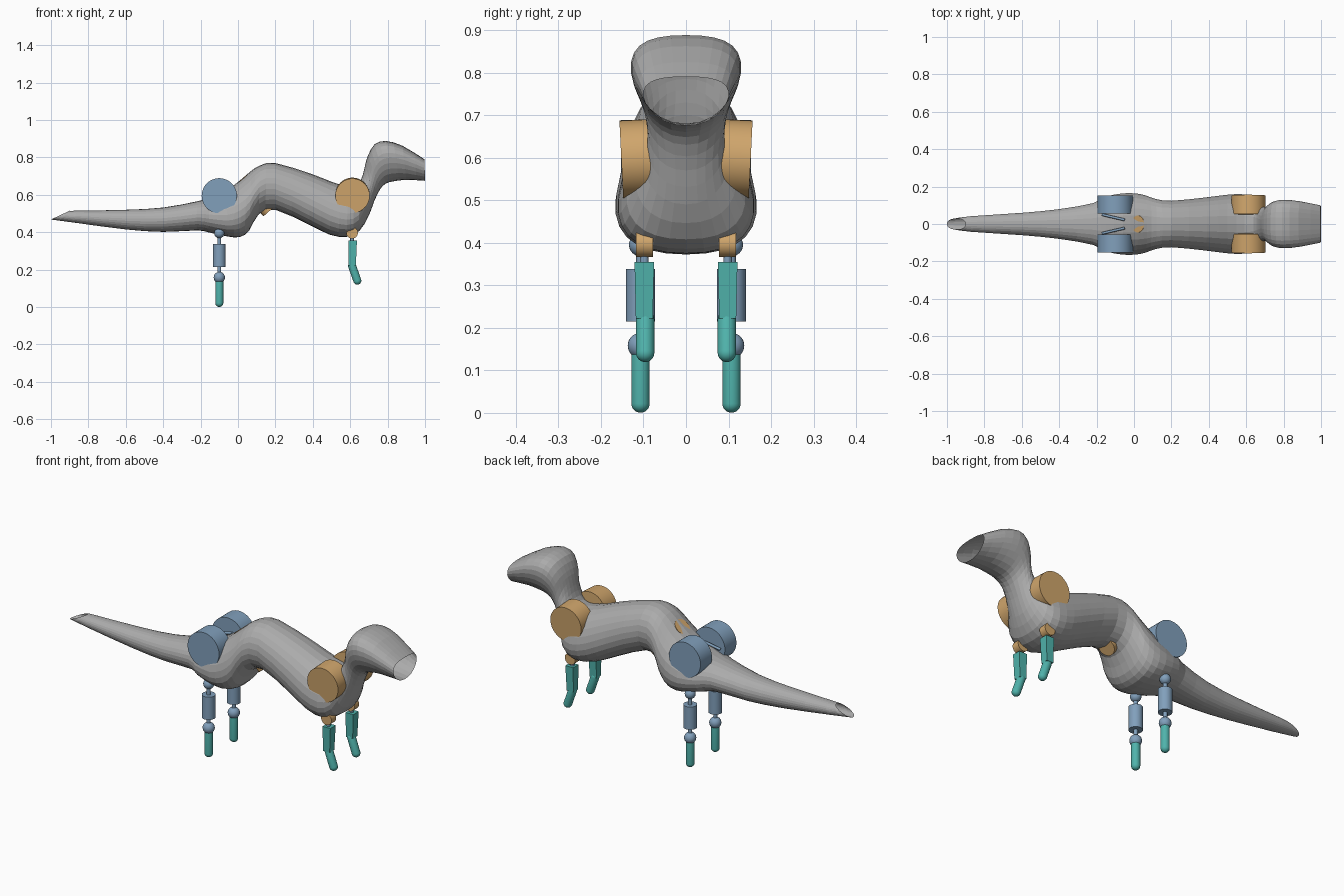
import bpy, bmesh, math
from mathutils import Vector

if "Cube" in bpy.data.objects:
    bpy.data.objects.remove(bpy.data.objects["Cube"])


def mat(name, rgb):
    m = bpy.data.materials.new(name)
    m.diffuse_color = (*rgb, 1)
    m.use_nodes = True
    m.node_tree.nodes["Principled BSDF"].inputs["Base Color"].default_value = m.diffuse_color
    return m


GREY = mat("grey", (0.41, 0.41, 0.41))
BLUE = mat("steel_blue", (0.22, 0.35, 0.50))
ORANGE = mat("orange", (0.63, 0.38, 0.15))
TEAL = mat("teal", (0.08, 0.45, 0.41))


def finish(bm, name, material, smooth=True):
    bmesh.ops.recalc_face_normals(bm, faces=bm.faces)
    me = bpy.data.meshes.new(name)
    bm.to_mesh(me)
    bm.free()
    me.materials.append(material)
    ob = bpy.data.objects.new(name, me)
    bpy.context.collection.objects.link(ob)
    if smooth:
        bpy.context.view_layer.objects.active = ob
        ob.select_set(True)
        bpy.ops.object.shade_smooth_by_angle(angle=math.radians(35))
        ob.select_set(False)
    return ob


def rod(name, a, b, r, material, r2=None, caps=False, sides=32):
    """Cylinder or cone from a to b, with optional rounded ends."""
    a, b = Vector(a), Vector(b)
    d = b - a
    bm = bmesh.new()
    bmesh.ops.create_cone(bm, cap_ends=not caps, segments=sides, radius1=r,
                          radius2=r if r2 is None else r2, depth=d.length)
    if caps:
        for s in (-1, 1):
            ball = bmesh.ops.create_uvsphere(bm, u_segments=sides, v_segments=16, radius=r)["verts"]
            bmesh.ops.delete(bm, geom=[v for v in ball if v.co.z * s < -1e-4], context='VERTS')
            for v in ball:
                if v.is_valid:
                    v.co.z += s * d.length / 2
        bmesh.ops.remove_doubles(bm, verts=bm.verts, dist=1e-4)
    q = d.to_track_quat('Z', 'Y')
    for v in bm.verts:
        v.co = q @ v.co + (a + b) / 2
    return finish(bm, name, material)


def ball(name, c, r, material):
    bm = bmesh.new()
    bmesh.ops.create_uvsphere(bm, u_segments=24, v_segments=16, radius=r)
    bmesh.ops.translate(bm, verts=bm.verts, vec=c)
    return finish(bm, name, material)


# Body skin: rings as (top x, top z, bottom x, bottom z, half width, height of widest point)
RINGS = [
    (-.90, .515, -1.0, .468, .030, 0),
    (-.86, .515, -.88, .452, .042, 0),
    (-.60, .520, -.60, .415, .060, 0),
    (-.40, .532, -.40, .402, .080, 0),
    (-.22, .565, -.22, .410, .112, 0),
    (-.15, .585, -.16, .400, .146, -.1),
    (-.06, .625, -.06, .378, .165, -.2),
    (.02, .685, .01, .374, .164, -.2),
    (.07, .728, .06, .410, .153, -.15),
    (.12, .758, .11, .495, .135, 0),
    (.20, .770, .20, .520, .125, 0),
    (.39, .713, .38, .440, .143, -.1),
    (.50, .670, .49, .387, .157, -.15),
    (.59, .645, .58, .375, .160, -.2),
    (.64, .655, .65, .408, .140, -.2),
    (.665, .70, .70, .490, .100, 0),
    (.68, .76, .73, .570, .090, 0),
    (.695, .81, .76, .630, .103, .2),
    (.73, .870, .79, .660, .122, .25),
    (.79, .888, .83, .672, .130, .3),
    (.88, .862, .90, .680, .122, .3),
    (.997, .79, 1.0, .675, .100, .3),
]


def refine(rows):
    """Insert one smooth ring between each pair."""
    out = []
    n = len(rows)
    for i in range(n - 1):
        p = [rows[max(i - 1, 0)], rows[i], rows[i + 1], rows[min(i + 2, n - 1)]]
        out.append(rows[i])
        out.append(tuple((9 * (b + c) - a - d) / 16 for a, b, c, d in zip(*p)))
    return out + [rows[-1]]


bm = bmesh.new()
SIDES = 26
loops = []
for xt, zt, xb, zb, w, bias in refine(RINGS):
    ring = []
    for k in range(SIDES):
        t = math.tau * k / SIDES
        s, c = math.sin(t), math.cos(t)
        f = (c + bias * s * s + 1) / 2
        y = w * math.copysign(abs(s) ** 0.9, s)
        ring.append(bm.verts.new((xb + (xt - xb) * f, y, zb + (zt - zb) * f)))
    loops.append(ring)
for r0, r1 in zip(loops, loops[1:]):
    for k in range(SIDES):
        j = (k + 1) % SIDES
        bm.faces.new((r0[k], r0[j], r1[j], r1[k]))
finish(bm, "body_skin", GREY, smooth=False)

# Spine drum crossing the torso
rod("spine_drum", (.02, 0, .683), (.17, 0, .515), .045, ORANGE)

for s, side in ((-1, "near"), (1, "far")):
    # Hip and shoulder motors
    rod(f"hip_motor_{side}", (-.1, s * .055, .595), (-.1, s * .153, .595), .094, BLUE, sides=48)
    rod(f"shoulder_motor_{side}", (.612, s * .05, .600), (.612, s * .152, .595), .092, ORANGE, sides=48)
    # Hip struts and thigh inside the body
    rod(f"hip_strut_{side}", (-.17, s * .05, .592), (-.05, s * .022, .632), .007, BLUE, sides=12)
    rod(f"thigh_{side}", (-.1, s * .07, .56), (.045, s * .07, .425), .022, BLUE)

    # Hind leg
    y = s * .107
    ball(f"hind_knee_{side}", (-.1, y, .395), .027, BLUE)
    rod(f"hind_link_{side}", (-.1, y, .15), (-.1, y, .39), .010, BLUE, sides=16)
    rod(f"hind_shin_{side}", (-.1, y, .215), (-.1, y, .338), .034, BLUE)
    ball(f"hind_ankle_{side}", (-.1, y, .158), .030, BLUE)
    rod(f"hind_foot_{side}", (-.1, y, .022), (-.1, y, .150), .0215, TEAL, caps=True)

    # Front leg
    y = s * .098
    rod(f"front_elbow_{side}", (.61, y - .02, .397), (.61, y + .02, .397), .031, ORANGE)
    rod(f"front_link_{side}", (.61, y, .34), (.61, y, .39), .010, BLUE, sides=16)
    bm = bmesh.new()
    bmesh.ops.create_cube(bm, size=1)
    for v in bm.verts:
        low = v.co.z < 0
        v.co = Vector((.613 + v.co.x * (.040 if low else .046) - (.003 if low else 0),
                       y + v.co.y * (.040 if low else .046),
                       .222 if low else .355))
    finish(bm, f"front_shin_{side}", TEAL, smooth=False)
    rod(f"front_foot_{side}", (.610, y - s * .002, .220), (.638, y - s * .002, .141), .0215, TEAL, caps=True)
